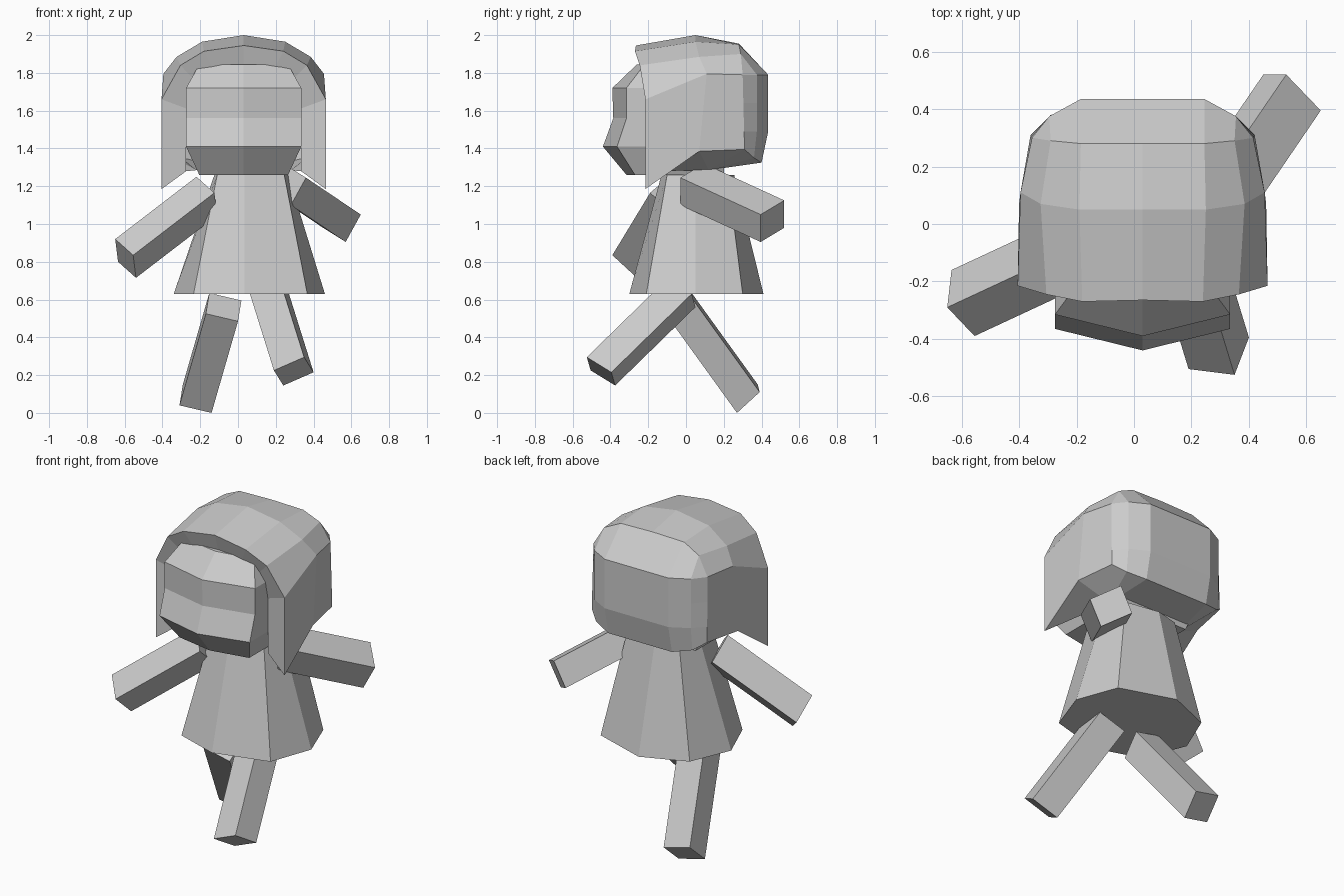
import bpy, bmesh
from mathutils import Vector

if "Cube" in bpy.data.objects:
    bpy.data.objects.remove(bpy.data.objects["Cube"])

CX = 0.03  # the figure's own centre line
grey = bpy.data.materials.new("light_grey")
grey.diffuse_color = (0.6, 0.6, 0.6, 1)
grey.use_nodes = True
grey.node_tree.nodes["Principled BSDF"].inputs["Base Color"].default_value = grey.diffuse_color


def finish(name, bm):
    bmesh.ops.remove_doubles(bm, verts=bm.verts, dist=0.0005)
    bmesh.ops.recalc_face_normals(bm, faces=bm.faces)
    mesh = bpy.data.meshes.new(name)
    bm.to_mesh(mesh)
    bm.free()
    mesh.materials.append(grey)
    obj = bpy.data.objects.new(name, mesh)
    bpy.context.collection.objects.link(obj)


def face(bm, pts):
    clean = []
    for p in pts:  # drop repeated corners so pinched quads become triangles
        p = Vector(p)
        if all((p - q).length > 0.001 for q in clean):
            clean.append(p)
    if len(clean) > 2:
        bm.faces.new([bm.verts.new(p) for p in clean])


def strips(bm, rows):
    for a, b in zip(rows, rows[1:]):
        for i in range(len(a) - 1):
            face(bm, (a[i], a[i + 1], b[i + 1], b[i]))


def limb(name, corner, u, v, axis):
    """Box from one corner of its far end, two end edges and its length."""
    c, u, v, axis = map(Vector, (corner, u, v, axis))
    end = [c, c + u, c + u + v, c + v]
    root = [p + axis for p in end]
    bm = bmesh.new()
    strips(bm, [end + end[:1], root + root[:1]])
    face(bm, end)
    face(bm, root)
    finish(name, bm)


def lofted(name, rings):
    bm = bmesh.new()
    strips(bm, [r + r[:1] for r in rings])
    face(bm, rings[0])
    face(bm, rings[-1])
    finish(name, bm)


# Dress: flared eight-sided skirt
def dress_ring(z, x0, x1, x2, x3, y0, y1, y2, y3, xm, ym):
    return [(x0, ym, z), (x1, y1, z), (xm, y0, z), (x2, y1, z),
            (x3, ym, z), (x2, y2, z), (xm, y3, z), (x1, y2, z)]


lofted("dress", [
    dress_ring(0.63, -0.34, -0.235, 0.367, 0.46, -0.30, -0.21, 0.30, 0.41, 0.034, 0.05),
    dress_ring(1.26, -0.125, -0.11, 0.245, 0.265, -0.13, -0.10, 0.22, 0.255, 0.034, 0.05)])

# Head: rows of (height, half width, centre front y, side front y)
lofted("head", [[(CX, yc, z), (CX + w, ys, z), (CX + w, 0.2, z),
                 (CX - w, 0.2, z), (CX - w, ys, z)]
                for z, w, yc, ys in [(1.26, 0.235, -0.315, -0.27),
                                     (1.41, 0.305, -0.44, -0.365),
                                     (1.56, 0.305, -0.385, -0.315),
                                     (1.72, 0.305, -0.39, -0.315),
                                     (1.845, 0.235, -0.26, -0.22)]])

# Hair: half sections from the crown to the side, mirrored across the centre
rim = [(0, -0.265, 1.945), (0.21, -0.27, 1.915), (0.335, -0.245, 1.84),
       (0.435, -0.215, 1.66), (0.435, -0.215, 1.185)]
middle = [(0, 0.05, 2.0), (0.22, 0.05, 1.965), (0.355, 0.07, 1.885),
          (0.425, 0.11, 1.795), (0.43, 0.07, 1.385)]
rear = [(0, 0.28, 1.955), (0.215, 0.28, 1.95), (0.32, 0.29, 1.90),
        (0.385, 0.30, 1.79), (0.39, 0.31, 1.395)]
focus = Vector((0, -0.13, 1.5))
inner = [focus.lerp(Vector(p), 0.7) for p in rim]
for p in inner:
    p.x = max(p.x, 0)

# Back of the hair, rows going down from the rear section
back = [rear[:4]]
for z in (1.79, 1.64, 1.49):
    t = (1.79 - z) / 0.395
    back.append([(0, 0.435, z), (0.215, 0.435, z), (0.325, 0.375, z),
                 (0.385 + 0.005 * t, 0.30 + 0.01 * t, z)])
back.append([(0, 0.40, 1.325), (0.215, 0.40, 1.325), (0.325, 0.36, 1.35), rear[4]])
under = (0.25, 0.12, 1.285)
under_mid = (0, 0.12, 1.285)

bm = bmesh.new()
for s in (-1, 1):
    def side(row):
        return [(CX + s * p[0], p[1], p[2]) for p in row]
    strips(bm, [side(r) for r in (inner, rim, middle, rear)])
    strips(bm, [side(r) for r in back])
    low = back[-1]
    for poly in ([low[0], low[1], under, under_mid], [low[1], low[2], under],
                 [low[2], low[3], under], [low[3], middle[4], under],
                 [middle[4], rim[4], inner[4], under]):
        face(bm, side(poly))
finish("hair", bm)

# Arms
limb("arm_forward", (-0.555, -0.39, 0.835), (-0.095, 0.10, 0.085),
     (0.015, 0.13, -0.12), (0.43, 0.20, 0.33))
limb("arm_back", (0.65, 0.395, 1.05), (-0.08, 0.0, -0.145),
     (-0.12, 0.125, 0.075), (-0.29, -0.425, 0.195))

# Legs
limb("leg_back", (-0.14, 0.27, 0.0), (-0.17, -0.01, 0.04),
     (0.018, 0.12, 0.11), (0.14, -0.35, 0.485))
limb("leg_forward", (0.19, -0.505, 0.225), (0.16, -0.02, 0.07),
     (0.05, 0.13, -0.08), (-0.13, 0.425, 0.415))
